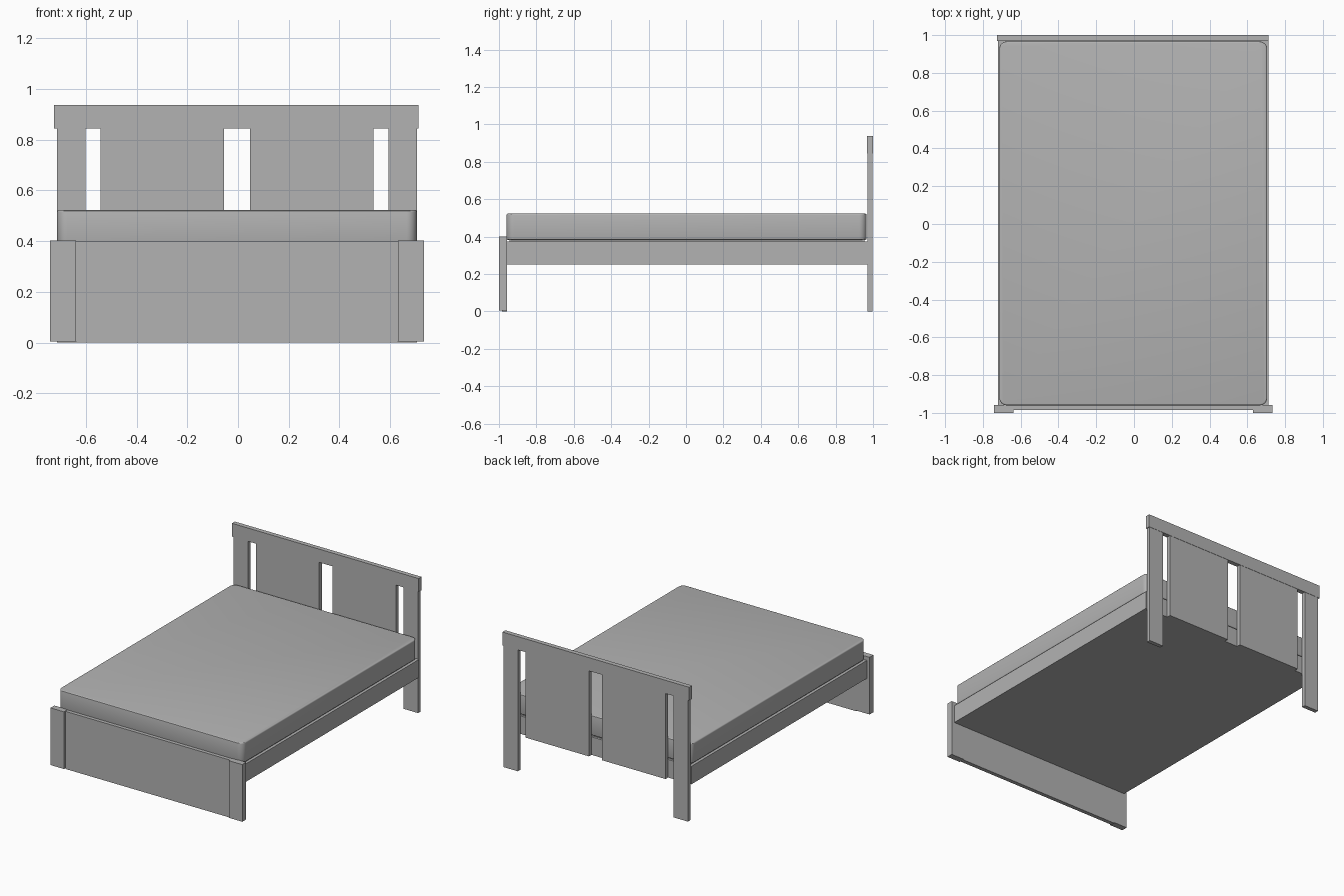
import bpy
import bmesh

cube = bpy.data.objects.get("Cube")
if cube:
    bpy.data.objects.remove(cube, do_unlink=True)

grey = bpy.data.materials.new("plain_grey")
grey.use_nodes = True
COLOUR = (0.45, 0.45, 0.45, 1)
grey.diffuse_color = COLOUR
grey.node_tree.nodes["Principled BSDF"].inputs["Base Color"].default_value = COLOUR


def box(name, x, y, z):
    """Box from (min, max) ranges on each axis."""
    bm = bmesh.new()
    bmesh.ops.create_cube(bm, size=1)
    for v in bm.verts:
        v.co = [r[0] if c < 0 else r[1] for c, r in zip(v.co, (x, y, z))]
    mesh = bpy.data.meshes.new(name)
    bm.to_mesh(mesh)
    bm.free()
    mesh.materials.append(grey)
    obj = bpy.data.objects.new(name, mesh)
    bpy.context.collection.objects.link(obj)
    return obj


def round_edges(obj, radius, segments, rule):
    """Bevel the edges whose two end points satisfy the rule."""
    bm = bmesh.new()
    bm.from_mesh(obj.data)
    edges = [e for e in bm.edges if rule(*(v.co for v in e.verts))]
    bmesh.ops.bevel(bm, geom=edges, offset=radius, segments=segments,
                    profile=0.5, affect='EDGES', clamp_overlap=True)
    bm.to_mesh(obj.data)
    bm.free()


MID = -0.004          # centre line of the bed


def pair(name, inner, outer, y, z):
    """Matching left and right boxes about the centre line."""
    box(name + "_left", (MID + inner, MID + outer), y, z)
    box(name + "_right", (MID - outer, MID - inner), y, z)


# Headboard: top rail, two posts and two wide panels with slots between
head_y = (0.97, 0.998)
box("headboard_top_rail", (-0.725, 0.711), (0.968, 1.0), (0.845, 0.937))
pair("headboard_post", 0.598, 0.709, head_y, (0, 0.845))
pair("headboard_panel", 0.051, 0.538, head_y, (0.25, 0.845))

# Footboard: two posts standing proud of a full-height panel
pair("footboard_post", 0.634, 0.737, (-1.0, -0.957), (0.005, 0.402))
box("footboard_panel", (MID - 0.634, MID + 0.634), (-0.985, -0.957), (0, 0.4))

# Bed base with a thin recessed slab carrying the mattress
box("bed_base", (-0.72, 0.712), (-0.957, 0.97), (0.25, 0.375))
box("mattress_support", (-0.70, 0.692), (-0.945, 0.955), (0.37, 0.39))

# Mattress with rounded corners and softened top and bottom rims
mattress = box("mattress", (-0.713, 0.705), (-0.96, 0.966), (0.383, 0.523))
round_edges(mattress, 0.04, 8, lambda a, b: abs(a.z - b.z) > 0.1)
round_edges(mattress, 0.008, 3, lambda a, b: abs(a.z - b.z) < 0.001)
bpy.ops.object.select_all(action='DESELECT')
mattress.select_set(True)
bpy.context.view_layer.objects.active = mattress
bpy.ops.object.shade_smooth_by_angle()
